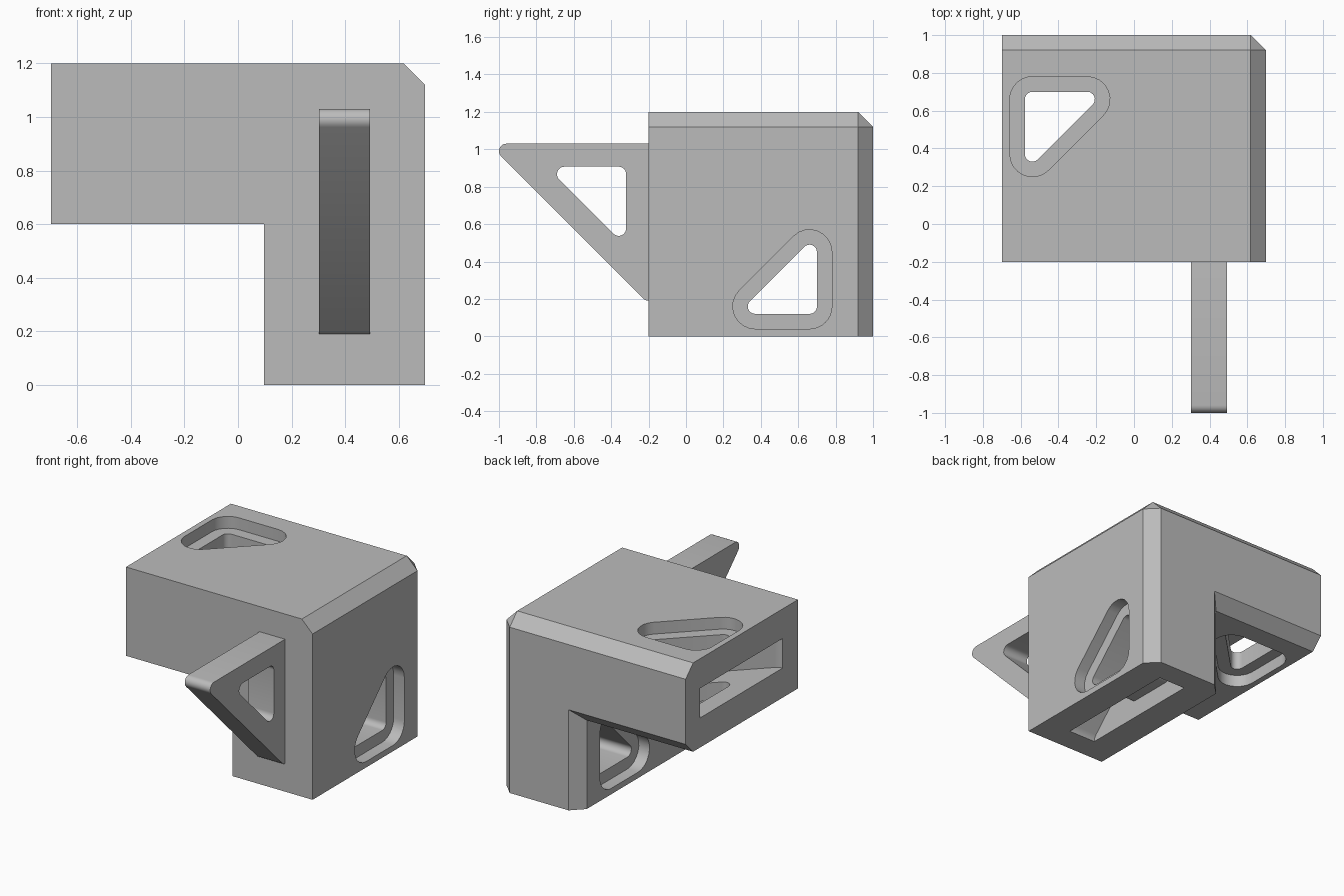
import bpy, bmesh, math
from mathutils import Vector

if "Cube" in bpy.data.objects:
    bpy.data.objects.remove(bpy.data.objects["Cube"], do_unlink=True)

grey = bpy.data.materials.new("plain grey")
grey.use_nodes = True
colour = (0.5, 0.5, 0.5, 1)
grey.diffuse_color = colour
grey.node_tree.nodes["Principled BSDF"].inputs["Base Color"].default_value = colour

X, TOP, FRONT, BACK = 0.6975, 1.2, -0.2, 1.0   # block extents
ARM, CH = 0.6, 0.08                            # arm thickness, chamfer size
ARM_X, ARM_Z = X - ARM, TOP - ARM              # inner faces of the two arms


def make_object(name, bm):
    bmesh.ops.recalc_face_normals(bm, faces=bm.faces)
    mesh = bpy.data.meshes.new(name)
    bm.to_mesh(mesh)
    bm.free()
    mesh.materials.append(grey)
    obj = bpy.data.objects.new(name, mesh)
    bpy.context.collection.objects.link(obj)
    return obj


def loft(name, rings):
    """Closed solid through rings of equal point count."""
    bm = bmesh.new()
    loops = [[bm.verts.new(p) for p in ring] for ring in rings]
    for a, b in zip(loops, loops[1:]):
        for i in range(len(a)):
            j = (i + 1) % len(a)
            bm.faces.new((a[i], a[j], b[j], b[i]))
    bm.faces.new(loops[0])
    bm.faces.new(loops[-1])
    bmesh.ops.remove_doubles(bm, verts=bm.verts, dist=1e-5)
    return make_object(name, bm)


def rounded(centres, radius, steps=8):
    """Outline of a counter-clockwise polygon swollen by a radius."""
    pts = []
    for i, c in enumerate(centres):
        c = Vector(c)
        d_in = c - Vector(centres[i - 1])
        d_out = Vector(centres[(i + 1) % len(centres)]) - c
        a0 = math.atan2(-d_in.x, d_in.y)
        turn = (math.atan2(-d_out.x, d_out.y) - a0) % math.tau
        for k in range(steps + 1):
            a = a0 + turn * k / steps
            pts.append((c.x + radius * math.cos(a), c.y + radius * math.sin(a)))
    return pts


def prism(name, outline, low, high, place):
    return loft(name, [[place(u, v, w) for u, v in outline] for w in (low, high)])


def cut(target, cutters):
    for c in cutters:
        mod = target.modifiers.new("cut", "BOOLEAN")
        mod.operation, mod.solver, mod.object = "DIFFERENCE", "EXACT", c
    bpy.context.view_layer.update()
    graph = bpy.context.evaluated_depsgraph_get()
    mesh = bpy.data.meshes.new_from_object(target.evaluated_get(graph))
    target.modifiers.clear()
    target.data = mesh
    for c in cutters:
        bpy.data.objects.remove(c, do_unlink=True)


# L-shaped block with chamfered outer corner and back edges
profile = [(-X, ARM_Z), (ARM_X, ARM_Z), (ARM_X, 0), (X, 0),
           (X, TOP - CH), (X - CH, TOP), (-X, TOP)]
inset = [(-X, ARM_Z + CH), (ARM_X + CH, ARM_Z + CH), (ARM_X + CH, 0), (X - CH, 0),
         (X - CH, TOP - CH), (X - CH, TOP - CH), (-X, TOP - CH)]
block = loft("corner_block", [[(x, FRONT, z) for x, z in profile],
                              [(x, BACK - CH, z) for x, z in profile],
                              [(x, BACK, z) for x, z in inset]])

# Each arm: triangular end slot, through hole and a recess on both faces
hole = [(0.16, 0.37), (0.45, 0.66), (0.16, 0.66)]
slot = [(0, 0.025), (0.76, 0.785), (0, 0.785)]
arms = {"top": lambda u, v, w: (u - X, v, ARM_Z + w),
        "side": lambda u, v, w: (ARM_X + w, v, u)}
cutters = []
for arm, place in arms.items():
    cutters += [
        prism(arm + "_slot", rounded(slot, 0.06), 0.2, 0.4, place),
        prism(arm + "_hole", rounded(hole, 0.04), -0.1, ARM + 0.1, place),
        prism(arm + "_inner_recess", rounded(hole, 0.12), -0.1, 0.08, place),
        prism(arm + "_outer_recess", rounded(hole, 0.12), ARM - 0.08, ARM + 0.1, place)]
cut(block, cutters)

# Triangular tab on the front with its matching hole
front_place = lambda u, v, w: (w, u, v)
tab = prism("front_tab", rounded([(-0.96, 0.99), (-0.2, 0.23), (-0.2, 0.99)], 0.04),
            0.302, 0.492, front_place)
tab_hole = prism("tab_hole", rounded([(-0.65, 0.867), (-0.36, 0.577), (-0.36, 0.867)], 0.04),
                 0.2, 0.6, front_place)
cut(tab, [tab_hole])

# Smooth fillets, sharp edges
for obj in (block, tab):
    bpy.ops.object.select_all(action="DESELECT")
    obj.select_set(True)
    bpy.context.view_layer.objects.active = obj
    bpy.ops.object.shade_smooth_by_angle(angle=math.radians(30))
